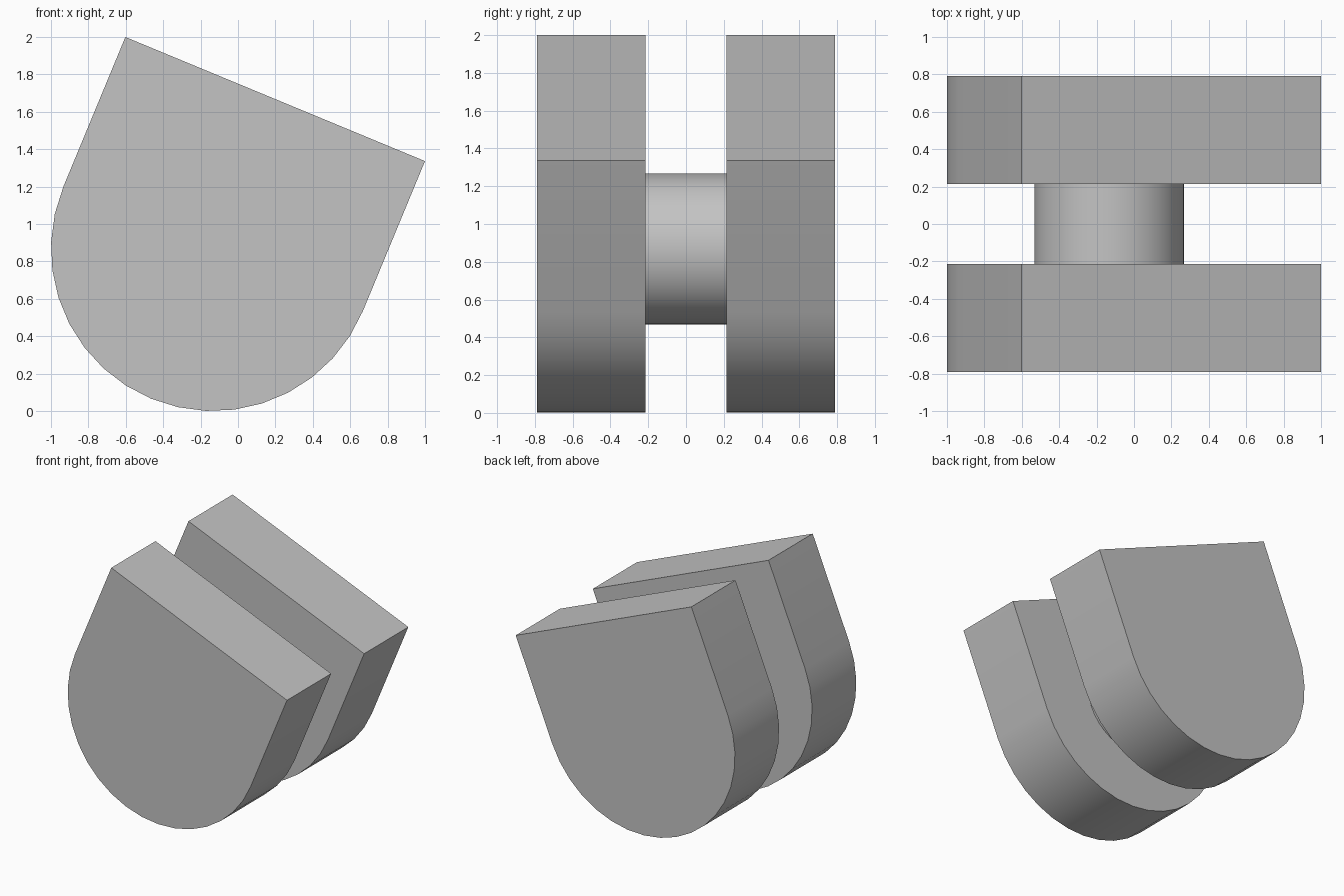
import bpy, bmesh, math
from mathutils import Matrix, Vector

cube = bpy.data.objects.get("Cube")
if cube:
    bpy.data.objects.remove(cube, do_unlink=True)

R = 0.867                            # radius of the rounded plate end
CENTRE = Vector((-0.133, 0, R))      # shared axis of plates and pin
TILT = math.radians(22.5)
INNER, OUTER = 0.215, 0.79           # plate faces along y
PIN_RADIUS = 0.4

grey = bpy.data.materials.new("light_grey")
grey.use_nodes = True
colour = (0.55, 0.55, 0.55, 1)
grey.diffuse_color = colour
grey.node_tree.nodes["Principled BSDF"].inputs["Base Color"].default_value = colour


def extrude_profile(name, profile, y0, y1):
    """Extrude an x-z outline along y, tilted about the shared axis."""
    bm = bmesh.new()
    face = bm.faces.new([bm.verts.new((x, y0, z)) for x, z in profile])
    new = bmesh.ops.extrude_face_region(bm, geom=[face])["geom"]
    moved = [v for v in new if isinstance(v, bmesh.types.BMVert)]
    bmesh.ops.translate(bm, verts=moved, vec=(0, y1 - y0, 0))
    bmesh.ops.recalc_face_normals(bm, faces=bm.faces)
    bm.transform(Matrix.Translation(CENTRE) @ Matrix.Rotation(TILT, 4, "Y"))
    mesh = bpy.data.meshes.new(name)
    bm.to_mesh(mesh)
    bm.free()
    mesh.materials.append(grey)
    obj = bpy.data.objects.new(name, mesh)
    bpy.context.collection.objects.link(obj)
    bpy.ops.object.select_all(action="DESELECT")
    obj.select_set(True)
    bpy.context.view_layer.objects.active = obj
    bpy.ops.object.shade_smooth_by_angle(angle=math.radians(30))
    return obj


def arc(radius, start, sweep, steps):
    angles = [math.radians(start + sweep * i / steps) for i in range(steps + 1)]
    return [(radius * math.cos(a), radius * math.sin(a)) for a in angles]


# Plates: half-round bottom with a square top
outline = arc(R, 180, 180, 18) + [(R, R), (-R, R)]
extrude_profile("front_plate", outline, -OUTER, -INNER)
extrude_profile("back_plate", outline, INNER, OUTER)

# Round pin joining the plates
extrude_profile("connecting_pin", arc(PIN_RADIUS, 0, 360, 36)[:-1], -INNER, INNER)
